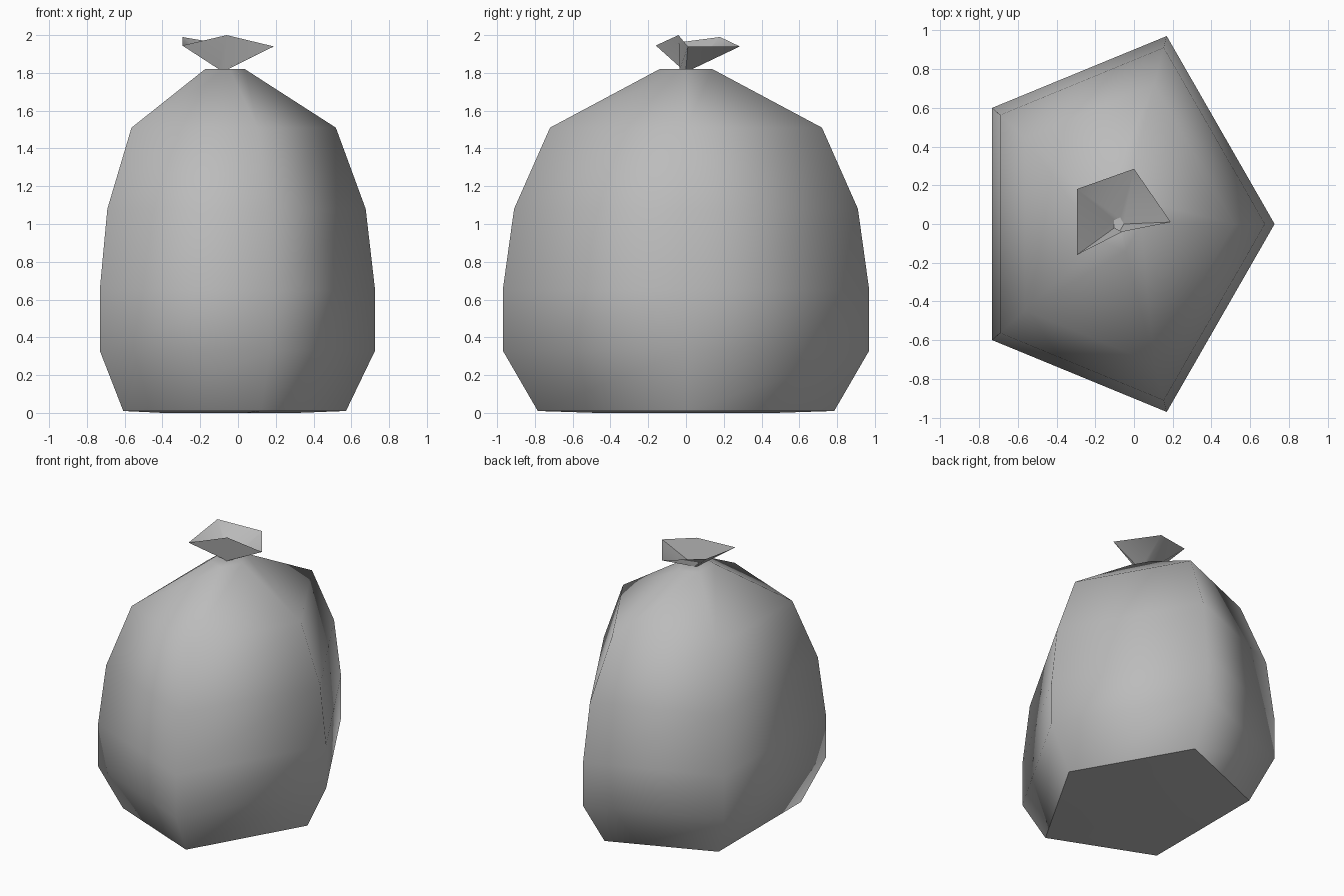
import bpy, bmesh
from math import cos, sin, tau, radians

if "Cube" in bpy.data.objects:
    bpy.data.objects.remove(bpy.data.objects["Cube"], do_unlink=True)

grey = bpy.data.materials.new("bag grey")
grey.use_nodes = True
colour = (0.5, 0.5, 0.5, 1)
grey.diffuse_color = colour
grey.node_tree.nodes["Principled BSDF"].inputs["Base Color"].default_value = colour

SIDES = 5
CENTRE_X = -0.08
DEPTH = 0.79  # the bag is narrower along x than along y


def pentagon(radius, z):
    """Corners of a flattened five-sided cross-section."""
    return [(CENTRE_X + DEPTH * radius * cos(tau * i / SIDES),
             radius * sin(tau * i / SIDES), z) for i in range(SIDES)]


def loft(name, rings, cap_start=True, cap_end=False):
    """Skin a stack of rings into a smooth mesh."""
    bm = bmesh.new()
    loops = [[bm.verts.new(p) for p in ring] for ring in rings]
    for low, high in zip(loops, loops[1:]):
        for i in range(SIDES):
            j = (i + 1) % SIDES
            bm.faces.new((low[i], low[j], high[j], high[i]))
    if cap_start:
        bm.faces.new(loops[0][::-1])
    if cap_end:
        bm.faces.new(loops[-1])
    for face in bm.faces:
        face.smooth = True
    mesh = bpy.data.meshes.new(name)
    bm.normal_update()
    # Hard crease where the base meets the sides
    for edge in bm.edges:
        if len(edge.link_faces) == 2:
            down = [f.normal.z < -0.9 for f in edge.link_faces]
            edge.smooth = down[0] == down[1]
    bm.to_mesh(mesh)
    bm.free()
    mesh.materials.append(grey)
    obj = bpy.data.objects.new(name, mesh)
    bpy.context.collection.objects.link(obj)
    return obj


# Bag body: (radius, height) from the base up to the gathered neck
profile = [(0.5, 0), (0.825, 0.01), (1.02, 0.33), (1.02, 0.65),
           (0.957, 1.08), (0.757, 1.51), (0.147, 1.82), (0.035, 1.82)]
loft("bag_body", [pentagon(r, z) for r, z in profile], cap_end=True)

# Open, crumpled flap above the tie
flap_rim = [(0.19, 0.01, 1.94), (0.0, 0.285, 1.94), (-0.295, 0.18, 1.99),
            (-0.295, -0.16, 1.945), (-0.06, -0.04, 2.0)]
flap = loft("tied_flap", [pentagon(0.035, 1.82), flap_rim], cap_start=False)
bpy.ops.object.select_all(action="DESELECT")
flap.select_set(True)
bpy.context.view_layer.objects.active = flap
bpy.ops.object.shade_smooth_by_angle(angle=radians(60))
